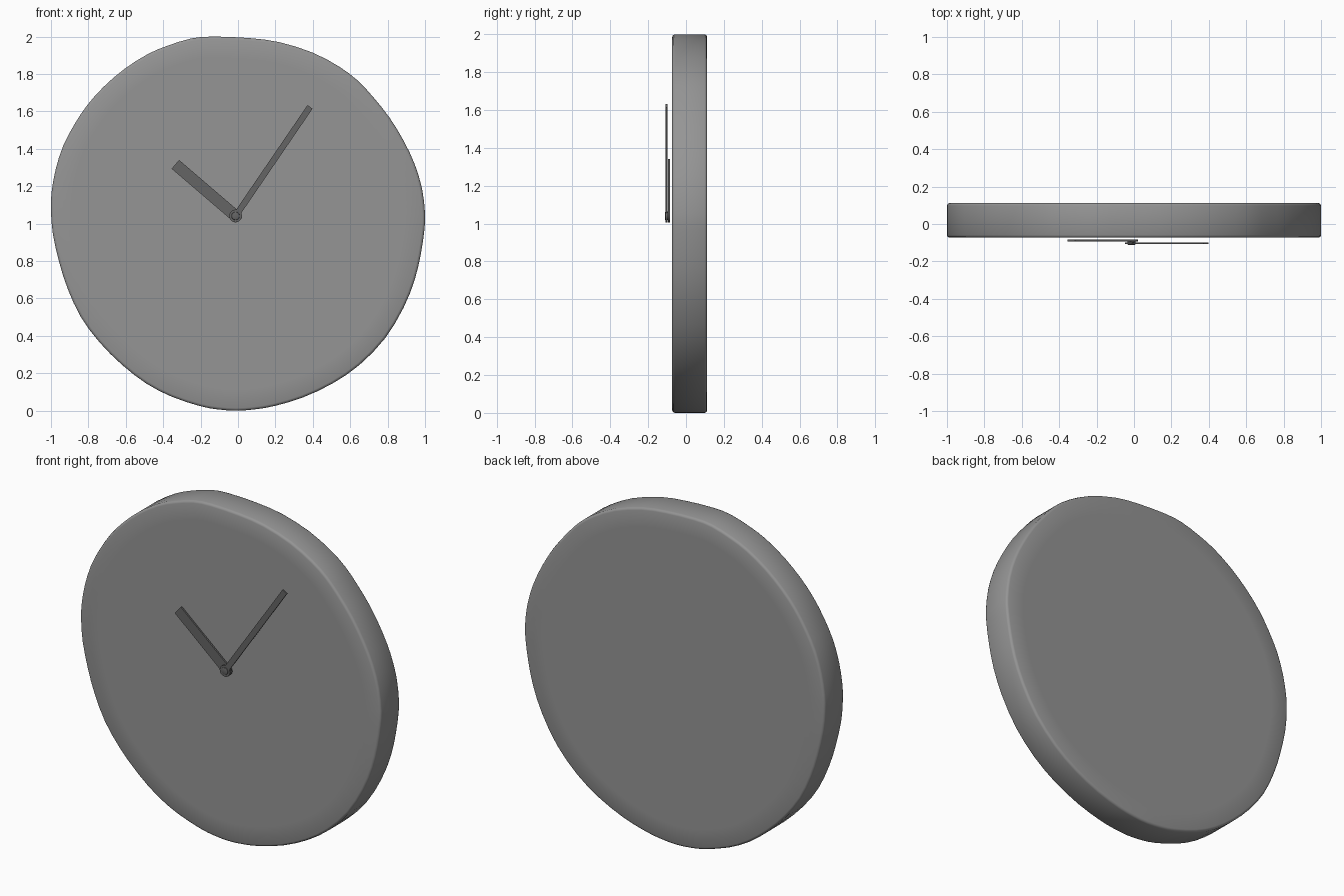
import bpy, bmesh, math
from mathutils import Vector

if "Cube" in bpy.data.objects:
    bpy.data.objects.remove(bpy.data.objects["Cube"])

HUB = Vector((-0.013, 1.041))

# Hand-cut, slightly irregular round outline (x, z)
OUTLINE = [
    (-0.13, 2.0), (-0.25, 1.99), (-0.38, 1.95), (-0.485, 1.905), (-0.61, 1.825),
    (-0.72, 1.73), (-0.805, 1.635), (-0.875, 1.53), (-0.935, 1.415), (-0.975, 1.29),
    (-0.997, 1.165), (-1.0, 1.07), (-0.99, 0.945), (-0.955, 0.79), (-0.91, 0.65),
    (-0.84, 0.50), (-0.74, 0.365), (-0.62, 0.245), (-0.49, 0.145), (-0.355, 0.075),
    (-0.205, 0.025), (-0.11, 0.007), (-0.01, 0.0), (0.09, 0.007), (0.195, 0.025),
    (0.345, 0.07), (0.505, 0.145), (0.65, 0.245), (0.785, 0.385), (0.885, 0.55),
    (0.945, 0.70), (0.978, 0.84), (0.996, 0.963), (1.0, 1.053), (0.984, 1.187),
    (0.944, 1.32), (0.885, 1.444), (0.81, 1.567), (0.72, 1.68), (0.64, 1.765),
    (0.543, 1.838), (0.40, 1.914), (0.222, 1.97), (0.06, 1.992),
]


def material(name, grey):
    mat = bpy.data.materials.new(name)
    mat.diffuse_color = (grey, grey, grey, 1.0)
    mat.use_nodes = True
    mat.node_tree.nodes["Principled BSDF"].inputs["Base Color"].default_value = mat.diffuse_color
    return mat


BODY_GREY = material("body_grey", 0.30)
HAND_GREY = material("hand_grey", 0.13)


def densify(points):
    """Add a smooth midpoint between each pair of outline points."""
    pts = [Vector(p) for p in points]
    out = []
    for i, p in enumerate(pts):
        q, before, after = pts[(i + 1) % len(pts)], pts[i - 1], pts[(i + 2) % len(pts)]
        out += [p, (9 * (p + q) - before - after) / 16]
    return out


def slab(name, outline, y_front, y_back, mat, bevel=0.0, angle=30, inset=0.0):
    """Extrude an x/z outline between two y planes, with rounded rims."""
    bm = bmesh.new()
    face = bm.faces.new([bm.verts.new((x, y_front, z)) for x, z in outline])
    ext = bmesh.ops.extrude_face_region(bm, geom=[face], use_keep_orig=True)
    for v in ext["geom"]:
        if isinstance(v, bmesh.types.BMVert):
            v.co.y = y_back
    bmesh.ops.recalc_face_normals(bm, faces=bm.faces)
    if bevel:
        rims = [e for e in bm.edges if abs(e.verts[0].co.y - e.verts[1].co.y) < 1e-6]
        bmesh.ops.bevel(bm, geom=rims, offset=bevel, segments=2, profile=0.5, affect='EDGES')
    if inset:  # ring that keeps the middle of the big faces flat
        caps = [f for f in bm.faces if len(f.verts) > 8]
        bmesh.ops.inset_individual(bm, faces=caps, thickness=inset, use_even_offset=True)
    mesh = bpy.data.meshes.new(name)
    bm.to_mesh(mesh)
    bm.free()
    mesh.materials.append(mat)
    obj = bpy.data.objects.new(name, mesh)
    bpy.context.collection.objects.link(obj)
    bpy.ops.object.select_all(action='DESELECT')
    obj.select_set(True)
    bpy.context.view_layer.objects.active = obj
    bpy.ops.object.shade_smooth_by_angle(angle=math.radians(angle))
    return obj


def hand_outline(tip, width, hub_radius):
    """Straight bar with a round eye at the hub."""
    d = (Vector(tip) - HUB).normalized()
    n = Vector((-d.y, d.x))
    half = width / 2
    start = math.asin(min(half / hub_radius, 1.0))
    pts = [Vector(tip) - n * half, Vector(tip) + n * half]
    for i in range(21):
        a = start + (2 * math.pi - 2 * start) * i / 20
        pts.append(HUB + hub_radius * (d * math.cos(a) + n * math.sin(a)))
    return pts


def disc(center, radius, sides=24):
    return [(center.x + radius * math.cos(2 * math.pi * i / sides),
             center.y + radius * math.sin(2 * math.pi * i / sides)) for i in range(sides)]


# Clock body
slab("clock_body", densify(OUTLINE), -0.073, 0.112, BODY_GREY, bevel=0.014, angle=50, inset=0.1)

# Hands, floating just in front of the face
slab("hour_hand", hand_outline((-0.335, 1.317), 0.062, 0.034), -0.094, -0.084, HAND_GREY)
slab("minute_hand", hand_outline((0.385, 1.624), 0.033, 0.034), -0.107, -0.098, HAND_GREY)

# Hub cap
slab("hub_cap", disc(HUB, 0.022), -0.111, -0.086, HAND_GREY, bevel=0.004)
